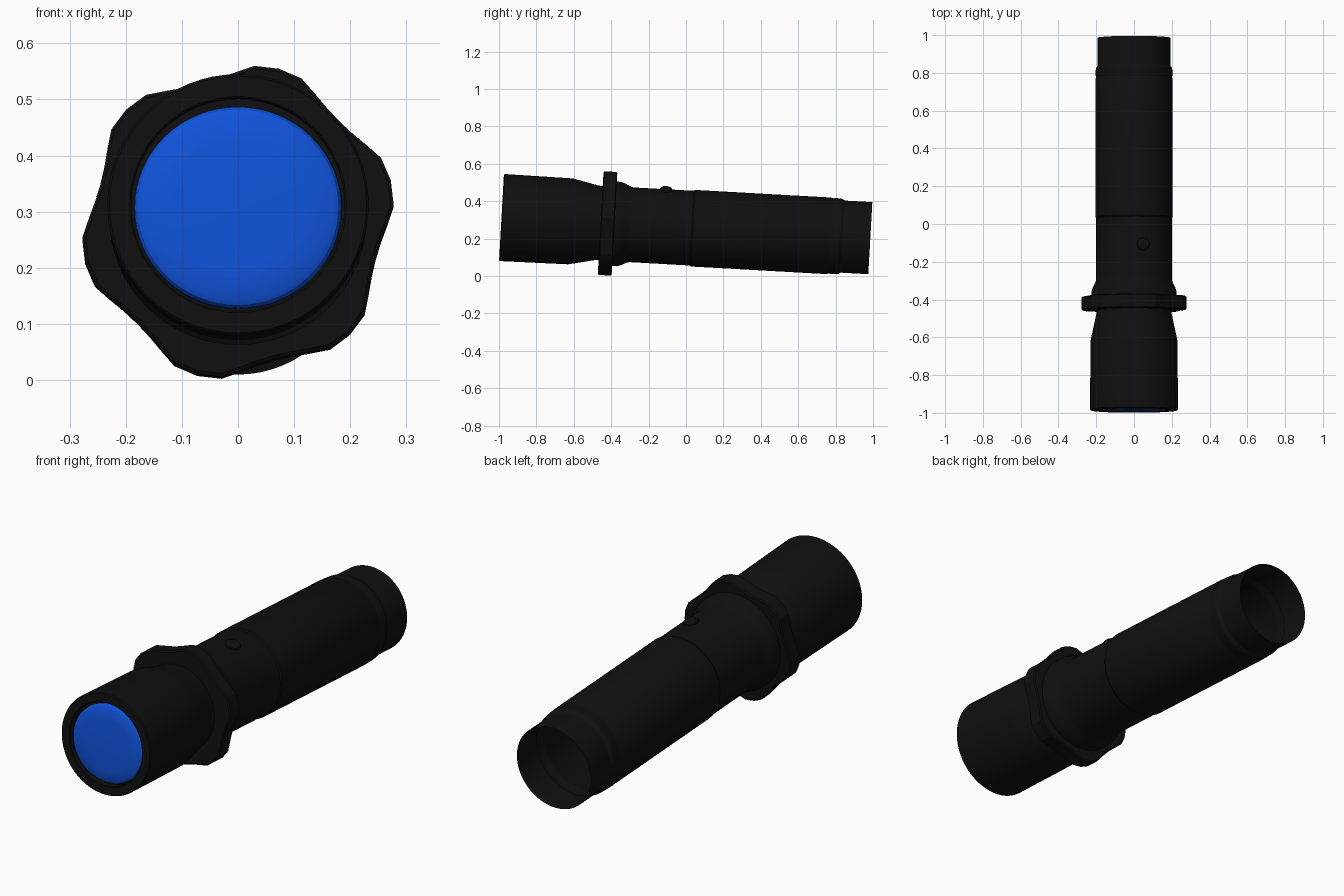
import bpy, bmesh, math
from mathutils import Matrix, Vector

if "Cube" in bpy.data.objects:
    bpy.data.objects.remove(bpy.data.objects["Cube"])

# the whole torch lies along local Y and tips slightly down toward the tail
TILT = Matrix.Translation((0, 0, 0.2575)) @ Matrix.Rotation(math.radians(-3.2), 4, 'X')


def material(name, color):
    m = bpy.data.materials.new(name)
    m.diffuse_color = color
    m.use_nodes = True
    m.node_tree.nodes["Principled BSDF"].inputs["Base Color"].default_value = m.diffuse_color
    return m


BLACK = material("black_metal", (0.005, 0.005, 0.005, 1))
BLUE = material("blue_glass", (0.005, 0.085, 0.7, 1))


def finish(name, bm, mat, matrix=TILT):
    bmesh.ops.remove_doubles(bm, verts=bm.verts, dist=1e-5)
    bmesh.ops.recalc_face_normals(bm, faces=bm.faces)
    me = bpy.data.meshes.new(name)
    bm.to_mesh(me)
    bm.free()
    me.materials.append(mat)
    ob = bpy.data.objects.new(name, me)
    bpy.context.collection.objects.link(ob)
    ob.matrix_world = matrix
    bpy.ops.object.select_all(action='DESELECT')
    ob.select_set(True)
    bpy.context.view_layer.objects.active = ob
    bpy.ops.object.shade_smooth_by_angle(angle=math.radians(25))
    return ob


def lathe(name, profile, mat, steps=64, matrix=TILT):
    """Spin (radius, y) points around local Y."""
    bm = bmesh.new()
    vs = [bm.verts.new((r, y, 0)) for r, y in profile]
    es = [bm.edges.new(p) for p in zip(vs, vs[1:])]
    bmesh.ops.spin(bm, geom=vs + es, cent=(0, 0, 0), axis=(0, 1, 0),
                   angle=math.tau, steps=steps, use_merge=True)
    return finish(name, bm, mat, matrix)


# head: recessed lens seat, rim, barrel and taper into the neck
lathe("head", [(0, -0.955), (0.19, -0.955), (0.19, -0.985), (0.193, -0.988),
               (0.229, -0.988), (0.233, -0.983), (0.23, -0.62), (0.226, -0.6),
               (0.2, -0.48), (0.197, -0.455), (0.197, -0.40)], BLACK)

# lens: shallow dome with rounded edge
lathe("lens", [(0.185, -0.956), (0.184, -0.966), (0.179, -0.974),
               (0.170, -0.979), (0.12, -0.983), (0, -0.985)], BLUE,
      matrix=TILT @ Matrix.Translation((0, 0, -0.004)) @ Matrix.Diagonal((1, 1, 0.975, 1)))

# collar, switch section, grip and open tail tube
lathe("body_tube", [(0.195, -0.40), (0.226, -0.385), (0.226, -0.36), (0.218, -0.335),
                    (0.203, -0.305), (0.2, -0.29), (0.2, 0.03), (0.205, 0.037),
                    (0.205, 0.765), (0.202, 0.772), (0.202, 0.782), (0.204, 0.79),
                    (0.202, 0.825), (0.193, 0.84), (0.193, 0.987)], BLACK)

# anti-roll ring: six lugs with shallow scallops between them
lug = [(-9, 0.279), (0, 0.282), (9, 0.279), (16, 0.266), (23, 0.257), (30, 0.254),
       (37, 0.257), (44, 0.266)]
bm = bmesh.new()
rows = []
for y, inset in ((-0.457, 0.006), (-0.452, 0), (-0.388, 0), (-0.383, 0.006)):
    row = []
    for k in range(6):
        for deg, r in lug:
            a = math.radians(15 + 60 * k + deg)
            row.append(bm.verts.new(((r - inset) * math.cos(a), y, (r - inset) * math.sin(a))))
    rows.append(row)
for lo, hi in zip(rows, rows[1:]):
    for i in range(len(lo)):
        j = (i + 1) % len(lo)
        bm.faces.new((lo[i], lo[j], hi[j], hi[i]))
bm.faces.new(rows[0])
bm.faces.new(rows[-1])
finish("anti_roll_ring", bm, BLACK)

# switch button, rising out of the body just off the top line
up = Matrix.Rotation(math.radians(14), 4, 'Y') @ Matrix.Rotation(math.radians(90), 4, 'X')
lathe("switch_button", [(0.033, 0.19), (0.033, 0.207), (0.03, 0.213), (0.022, 0.218), (0, 0.22)],
      BLACK, steps=32, matrix=TILT @ Matrix.Translation((0, -0.118, 0)) @ up)
